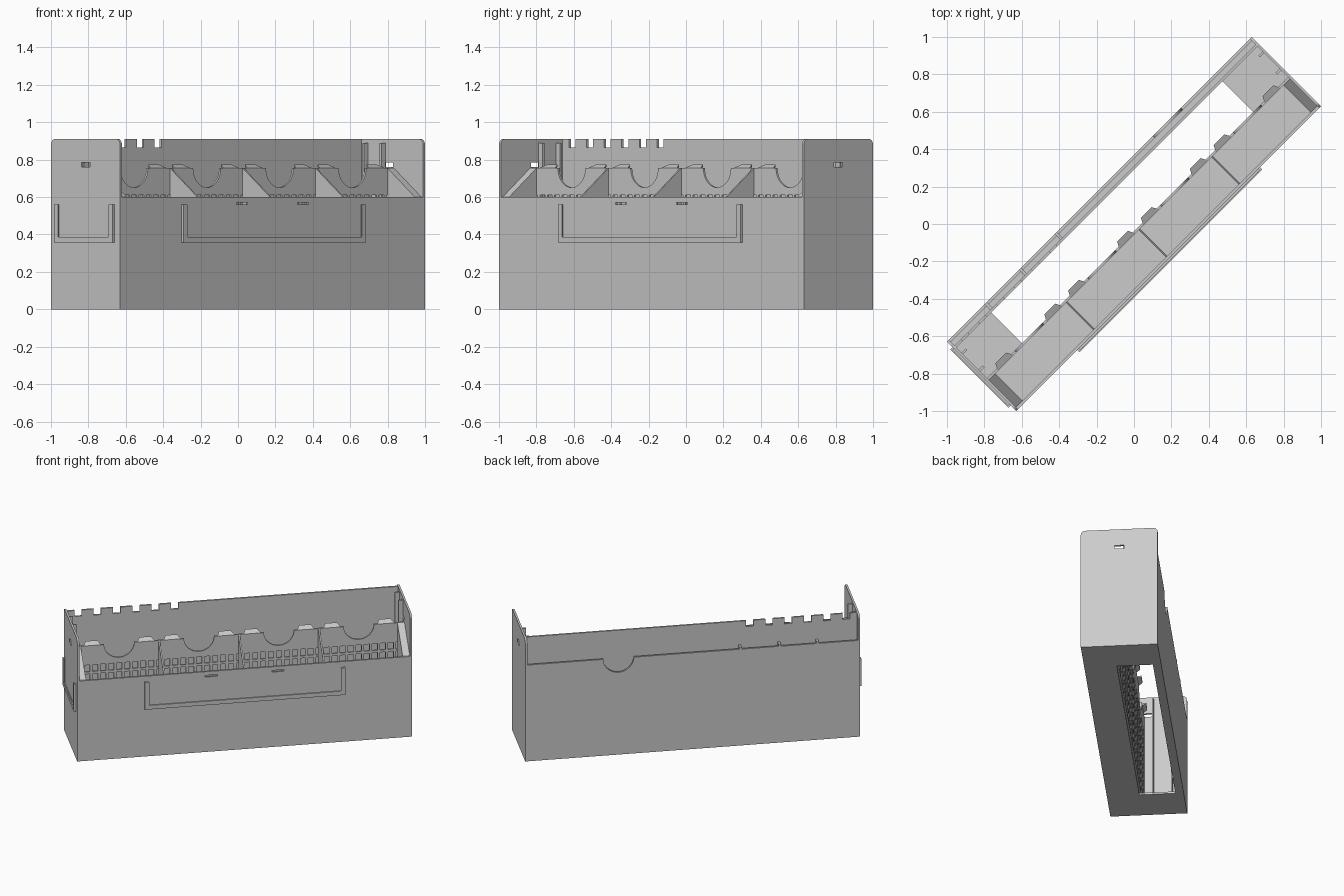
import bpy, bmesh, math
from mathutils import Matrix, Vector

cube = bpy.data.objects.get("Cube")
if cube:
    bpy.data.objects.remove(cube, do_unlink=True)

grey = bpy.data.materials.new("light grey plastic")
grey.use_nodes = True
colour = (0.6, 0.6, 0.6, 1)
grey.diffuse_color = colour
grey.node_tree.nodes["Principled BSDF"].inputs["Base Color"].default_value = colour

TURN = Matrix.Rotation(math.radians(45), 4, "Z")   # whole tray stands diagonally
L, W, H, T = 1.1526, 0.2616, 0.91, 0.014           # half length, half width, height, wall
FRONT_H, BACK_H, DIV_H, DIV_V = 0.60, 0.72, 0.755, -0.04
PITCH = 0.55
BAYS = [(i - 1.5) * PITCH for i in range(4)]


def finish(name, bm):
    bmesh.ops.recalc_face_normals(bm, faces=bm.faces[:])
    bm.transform(TURN)
    mesh = bpy.data.meshes.new(name)
    bm.to_mesh(mesh)
    bm.free()
    mesh.materials.append(grey)
    ob = bpy.data.objects.new(name, mesh)
    bpy.context.collection.objects.link(ob)
    return ob


def boxes(name, spans):
    """One object from boxes given as (u0, u1, v0, v1, z0, z1)."""
    bm = bmesh.new()
    for a, b, c, d, e, f in spans:
        m = Matrix.Translation(((a + b) / 2, (c + d) / 2, (e + f) / 2))
        bmesh.ops.create_cube(bm, size=1, matrix=m @ Matrix.Diagonal((b - a, d - c, f - e, 1)))
    return finish(name, bm)


def plate(name, outline, place, depth):
    """Extrude a 2D outline; place maps (a, b) to a 3D point."""
    bm = bmesh.new()
    face = bm.faces.new([bm.verts.new(place(a, b)) for a, b in outline])
    out = bmesh.ops.extrude_face_region(bm, geom=[face])
    bmesh.ops.translate(bm, vec=Vector(depth),
                        verts=[g for g in out["geom"] if isinstance(g, bmesh.types.BMVert)])
    return finish(name, bm)


def arc(ca, cb, r, start, end, steps):
    angles = [math.radians(start + (end - start) * i / steps) for i in range(steps + 1)]
    return [(ca + r * math.cos(t), cb + r * math.sin(t)) for t in angles]


def cut(ob, spans):
    cutter = boxes(ob.name + "_cutter", spans)
    mod = ob.modifiers.new("slots", "BOOLEAN")
    mod.operation, mod.solver, mod.object = "DIFFERENCE", "EXACT", cutter
    bpy.context.view_layer.update()
    graph = bpy.context.evaluated_depsgraph_get()
    mesh = bpy.data.meshes.new_from_object(ob.evaluated_get(graph))
    ob.modifiers.clear()
    ob.data = mesh
    bpy.data.objects.remove(cutter, do_unlink=True)


# floor with a long opening behind the bays
OPEN_U, OPEN_V = 0.875, 0.21
boxes("floor", [
    (-L, L, -W, DIV_V, 0, T), (-L, L, OPEN_V, W, 0, T),
    (-L, -OPEN_U, DIV_V, OPEN_V, 0, T), (OPEN_U, L, DIV_V, OPEN_V, 0, T)])

# front wall with two thin slots
front = boxes("front_wall", [(-L, L, -W, -W + T, 0, FRONT_H)])
cut(front, [(u - 0.042, u + 0.042, -W - 0.1, -W + 0.1, 0.56, 0.572) for u in (-0.23, 0.23)])

# end walls with rounded top corners and a small slot
R = 0.03
end_outline = ([(-W, 0), (W, 0)] + arc(W - R, H - R, R, 0, 90, 6)
               + arc(-W + R, H - R, R, 90, 180, 6))
for side, name in ((-1, "right_end_wall"), (1, "left_end_wall")):
    wall = plate(name, end_outline, lambda a, b: (side * L, a, b), (-side * T, 0, 0))
    cut(wall, [(side * L - 0.1, side * L + 0.1, -0.032, 0.032, 0.76, 0.785)])

# outer back wall with a finger notch and small top pegs
notch = arc(0.51, BACK_H, 0.105, 360, 180, 20)
plate("outer_back_wall", [(-L, 0), (L, 0), (L, BACK_H)] + notch + [(-L, BACK_H)],
      lambda a, b: (a, W, b), (0, -T, 0))
boxes("back_pegs", [(u - 0.008, u + 0.008, 0.215, W, BACK_H - 0.02, BACK_H + 0.015)
                    for u in (-0.86, -0.6, -0.33)])

# inner back panel with a notched top edge
top = [(L - T, H)]
for i in range(6):
    u = -0.40 - 0.133 * i
    top += [(u + 0.025, H), (u + 0.025, H - 0.045), (u - 0.025, H - 0.045), (u - 0.025, H)]
plate("inner_back_panel", [(-L + T, 0), (L - T, 0)] + top + [(-L + T, H)],
      lambda a, b: (a, 0.205, b), (0, T, 0))

# vertical guide ribs inside each end
ribs = []
for s in (-1, 1):
    for v in (0.16, 0.03):
        a, b = sorted((s * (L - T), s * (L - 0.045)))
        ribs.append((a, b, v - 0.006, v + 0.006, T, H - 0.02))
boxes("guide_ribs", ribs)

# middle divider: scooped upper band
LAT = 0.61
INNER = L - T
upper = []
for c in reversed(BAYS):
    upper += arc(c, DIV_H, 0.104, 360, 180, 18)
plate("divider_band", [(-INNER, LAT), (INNER, LAT), (INNER, DIV_H)] + upper + [(-INNER, DIV_H)],
      lambda a, b: (a, DIV_V, b), (0, 0.012, 0))

# middle divider: open lattice below the band
bars = [(-INNER, INNER, DIV_V, DIV_V + 0.012, z, z + 0.018)
        for z in (T + 0.066 * i for i in range(9))]
for c in BAYS:
    for i in range(10):
        u = c + (i - 4.5) * 0.055
        bars.append((u - 0.009, u + 0.009, DIV_V, DIV_V + 0.012, T, LAT))
for s in (-1, 1):
    a, b = sorted((s * 1.09, s * INNER))
    bars.append((a, b, DIV_V, DIV_V + 0.012, T, LAT))
boxes("divider_lattice", bars)

# sloping tabs beside each scoop
for c in BAYS:
    for s in (-1, 1):
        u = c + s * 0.185
        bm = bmesh.new()
        low = [(-0.06, DIV_V, DIV_H), (0.06, DIV_V, DIV_H),
               (0.04, DIV_V + 0.038, DIV_H + 0.018), (-0.04, DIV_V + 0.038, DIV_H + 0.018)]
        face = bm.faces.new([bm.verts.new((u + a, v, z)) for a, v, z in low])
        out = bmesh.ops.extrude_face_region(bm, geom=[face])
        bmesh.ops.translate(bm, vec=(0, 0, -0.012),
                            verts=[g for g in out["geom"] if isinstance(g, bmesh.types.BMVert)])
        finish("divider_tab", bm)

# bay partitions and thicker end cheeks, sloping down to the front
slope = [(-W + T, T), (DIV_V, T), (DIV_V, DIV_H), (-W + T, FRONT_H)]
for u in (-PITCH, 0, PITCH):
    plate("bay_partition", slope, lambda a, b: (u - 0.005, a, b), (0.01, 0, 0))
for s in (-1, 1):
    plate("end_cheek", slope, lambda a, b: (s * 1.09, a, b), (s * (INNER - 1.09), 0, 0))


# label holders: U-shaped rails with a lip
def holder(half):
    spans = []
    for inner, d0, d1 in ((0.012, 0, 0.014), (0.03, 0.009, 0.017)):
        spans.append((-half, half, d0, d1, 0.357, 0.357 + inner))
        for s in (-1, 1):
            a, b = sorted((s * half, s * (half - inner)))
            spans.append((a, b, d0, d1, 0.357, 0.56))
    return spans


boxes("front_label_holder", [(a, b, -W - d, -W - c, e, f)
                             for a, b, c, d, e, f in holder(0.69)])
boxes("end_label_holder", [(-L - d, -L - c, a, b, e, f)
                           for a, b, c, d, e, f in holder(0.22)])
